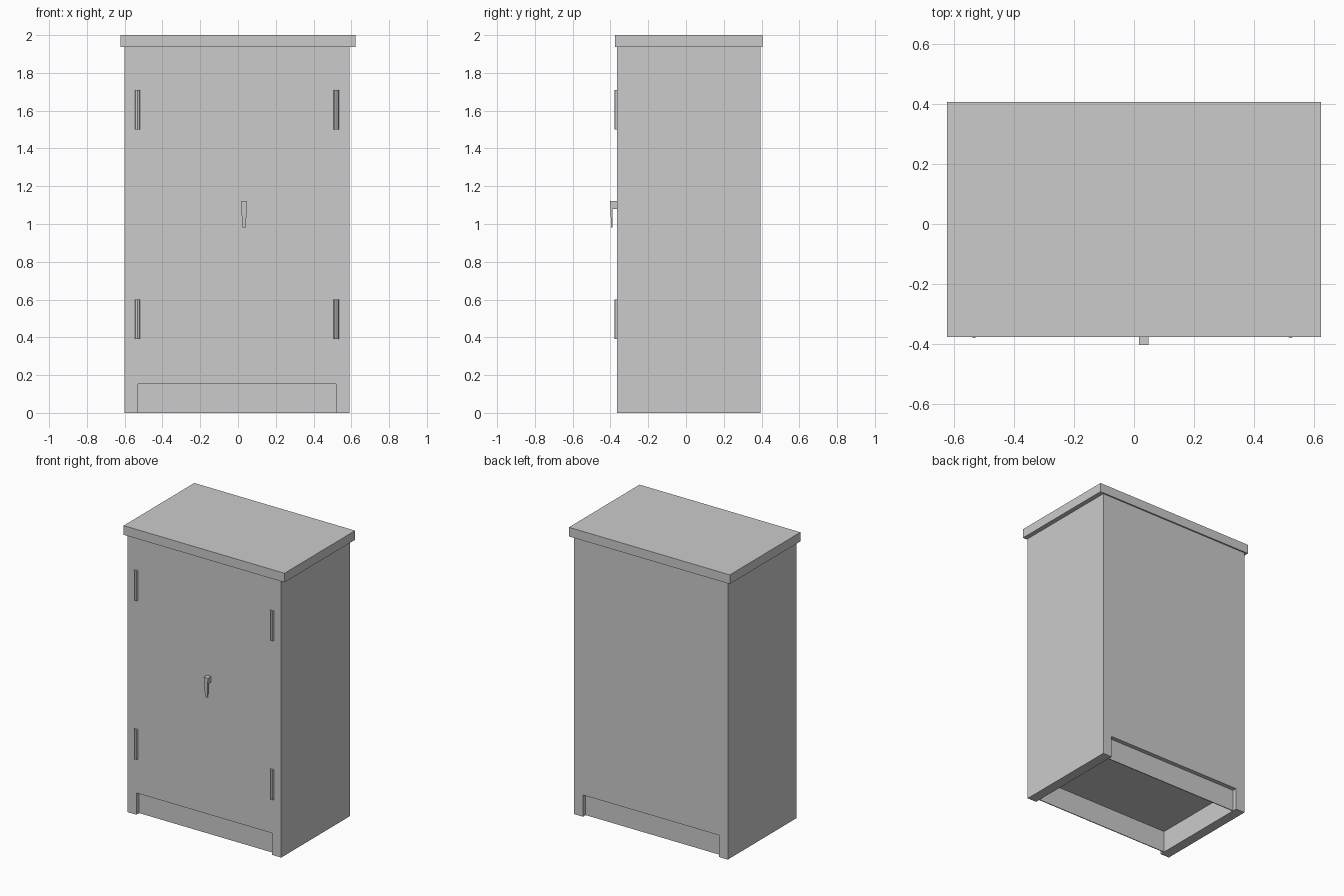
import bpy, bmesh

if "Cube" in bpy.data.objects:
    bpy.data.objects.remove(bpy.data.objects["Cube"])


def make_object(name, bm):
    bmesh.ops.recalc_face_normals(bm, faces=bm.faces)
    mesh = bpy.data.meshes.new(name)
    bm.to_mesh(mesh)
    bm.free()
    ob = bpy.data.objects.new(name, mesh)
    bpy.context.collection.objects.link(ob)
    return ob


def add_box(bm, x, y, z):
    verts = bmesh.ops.create_cube(bm, size=1)["verts"]
    for v in verts:
        for i, (lo, hi) in enumerate((x, y, z)):
            v.co[i] = hi if v.co[i] > 0 else lo


def boxes(name, *ranges):
    bm = bmesh.new()
    for r in ranges:
        add_box(bm, *r)
    return make_object(name, bm)


FRONT, BACK = -0.365, 0.395
LEFT, RIGHT = -0.53, 0.52      # door edges / inner faces of the side panels
RECESS, BOARD = 0.03, 0.006    # toe-kick depth and kick board thickness

# cabinet body with toe recesses front and back and a hollow underside
body = boxes("cabinet_body", ((-0.60, 0.59), (FRONT, BACK), (0, 1.936)))
span, low = (LEFT, RIGHT), (-0.1, 0.152)
inner = RECESS + BOARD
cutter = boxes("base_cutter",
               (span, (FRONT - 0.1, FRONT + RECESS), low),
               (span, (FRONT + inner, BACK - inner), low),
               (span, (BACK - RECESS, BACK + 0.1), low))
cutter.hide_render = True
mod = body.modifiers.new("base_cut", "BOOLEAN")
mod.operation = "DIFFERENCE"
mod.solver = "EXACT"
mod.object = cutter
bpy.context.view_layer.objects.active = body
bpy.ops.object.modifier_apply(modifier=mod.name)
bpy.data.objects.remove(cutter)

# overhanging top slab
boxes("top_slab", ((-0.622, 0.622), (-0.375, 0.405), (1.936, 2.0)))

# four barrel hinges, half sunk in the front
for side, x in (("left", -0.532), ("right", 0.520)):
    for level, z in (("lower", 0.495), ("upper", 1.605)):
        bpy.ops.mesh.primitive_cylinder_add(vertices=8, radius=0.0145, depth=0.21,
                                            location=(x, FRONT, z))
        bpy.context.object.name = f"{side}_{level}_hinge"

# door handle: side profile swept across a width that tapers downwards
profile = [(FRONT, 1.122), (-0.402, 1.122), (-0.396, 0.982),
           (-0.389, 0.982), (-0.388, 1.080), (FRONT, 1.080)]
bm = bmesh.new()
rings = []
for s in (-1, 1):
    ring = []
    for y, z in profile:
        half = 0.009 + 0.007 * (z - 0.982) / 0.14
        ring.append(bm.verts.new((0.032 + s * half, y, z)))
    rings.append(ring)
    bm.faces.new(ring)
n = len(profile)
for i in range(n):
    j = (i + 1) % n
    bm.faces.new((rings[0][i], rings[0][j], rings[1][j], rings[1][i]))
make_object("door_handle", bm)
